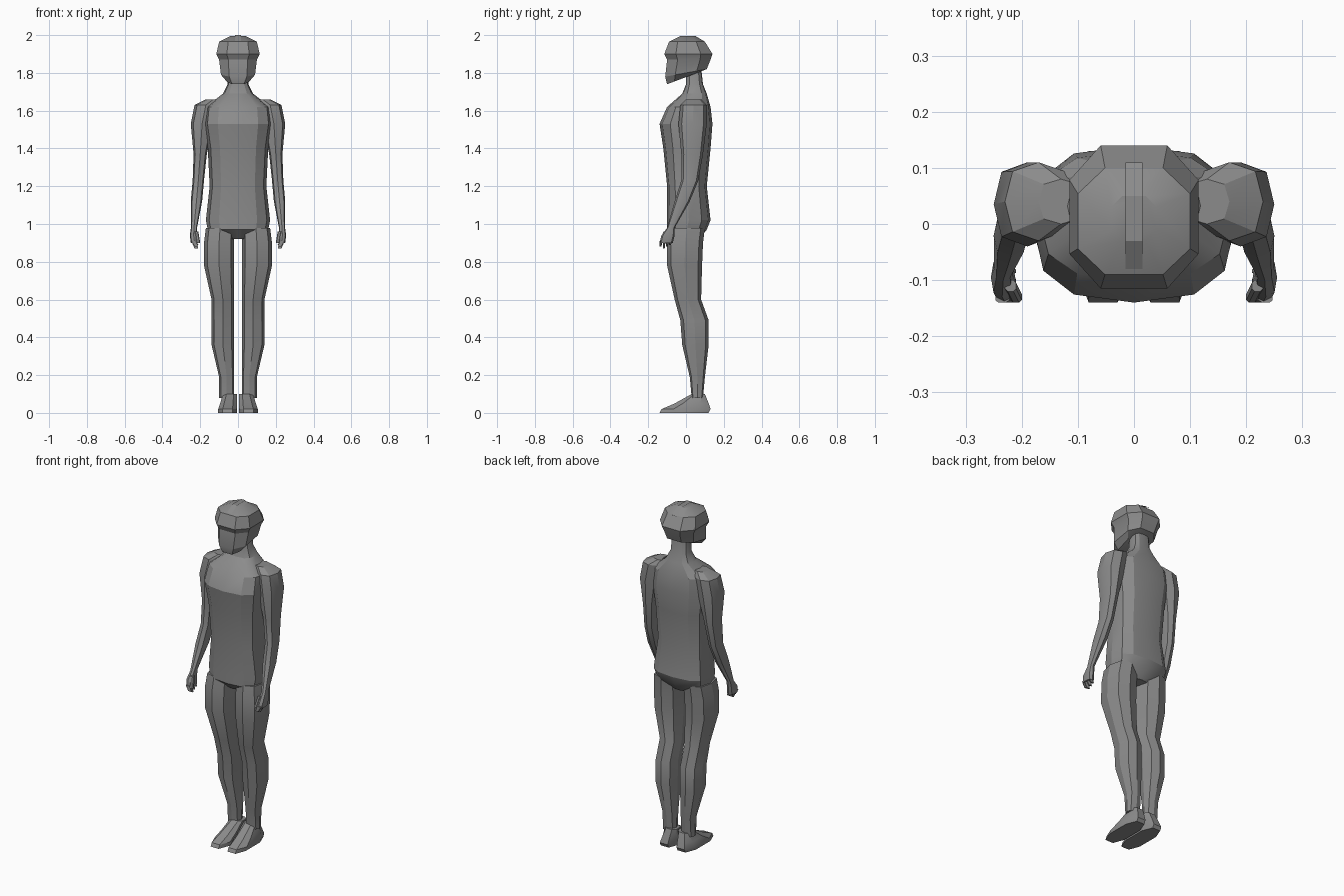
import bpy
import bmesh
from math import radians, cos, sin, pi, copysign

cube = bpy.data.objects.get("Cube")
if cube:
    bpy.data.objects.remove(cube)

shade = (0.26, 0.26, 0.26, 1)
grey = bpy.data.materials.new("mid grey")
grey.use_nodes = True
grey.diffuse_color = shade
grey.node_tree.nodes["Principled BSDF"].inputs["Base Color"].default_value = shade


def cross_section(sides, flat_front=False):
    """Rounded-box outline reaching one unit each way, with a flat or pointed front."""
    def squared(value):
        return copysign(abs(value) ** 0.75, value)

    turn = pi / sides if flat_front else 0
    angles = [turn - pi / 2 + 2 * pi * i / sides for i in range(sides)]
    outline = [(squared(cos(a)), squared(sin(a))) for a in angles]
    reach = max(u for u, v in outline)
    return [(u / reach, v / reach) for u, v in outline]


def finish(name, bm):
    """Turn a bmesh into a named, coloured and shaded object."""
    bmesh.ops.recalc_face_normals(bm, faces=bm.faces)
    mesh = bpy.data.meshes.new(name)
    bm.to_mesh(mesh)
    bm.free()
    mesh.materials.append(grey)
    obj = bpy.data.objects.new(name, mesh)
    bpy.context.collection.objects.link(obj)
    bpy.ops.object.select_all(action='DESELECT')
    obj.select_set(True)
    bpy.context.view_layer.objects.active = obj
    bpy.ops.object.shade_smooth_by_angle(angle=radians(27))


def loft(name, rings, outline, centre=lambda half_width: 0, rise=lambda z: 0):
    """Skin rings of (height, half width, front, back, optional sideways centre)."""
    bm = bmesh.new()
    loops = []
    for z, half_width, front, back, *offset in rings:
        x = offset[0] if offset else centre(half_width)
        loop = []
        for u, v in outline:
            depth = (v + 1) / 2
            place = (x + half_width * u, front + (back - front) * depth, z + rise(z) * depth)
            loop.append(bm.verts.new(place))
        loops.append(loop)
    for lower, upper in zip(loops, loops[1:]):
        for i in range(len(outline)):
            bm.faces.new((lower[i - 1], lower[i], upper[i], upper[i - 1]))
    bm.faces.new(loops[0])
    bm.faces.new(loops[-1])
    finish(name, bm)


pointed = cross_section(8)
boxy = cross_section(8, flat_front=True)

# Torso and neck in one skin
torso = [(.92, .05, -.05, .07), (.97, .16, -.1, .11), (1.02, .17, -.1, .13), (1.2, .15, -.1, .11),
         (1.4, .16, -.12, .13), (1.53, .18, -.14, .14), (1.62, .17, -.1, .13),
         (1.69, .08, -.02, .11), (1.74, .055, 0, .09), (1.83, .05, 0, .08)]
loft("torso", torso, cross_section(12))

# Head covering: the jaw climbs towards the back, the brow overhangs the face
head = [(1.74, .06, -.1, .06), (1.78, .09, -.11, .11), (1.87, .1, -.1, .13),
        (1.9, .115, -.115, .14), (1.965, .1, -.09, .1), (1.995, .04, -.03, .05)]
loft("head", head, boxy, rise=lambda z: max(0, (1.86 - z) / 2))

# Narrow ridge along the crown
bm = bmesh.new()
ridge = [[bm.verts.new((x, y, z)) for x in (-.015, .015)]
         for y, z in ((-.08, 1.97), (-.03, 2), (.05, 2), (.11, 1.965))]
for start, end in zip(ridge, ridge[1:]):
    bm.faces.new((*start, *reversed(end)))
finish("crown_ridge", bm)

leg = [(.98, .075, -.09, .1), (.9, .08, -.1, .09), (.78, .08, -.1, .085), (.6, .06, -.06, .08),
       (.49, .06, -.03, .12), (.36, .06, -.02, .12), (.19, .04, .02, .1), (.08, .04, .03, .09)]
foot = [(0, .05, -.14, .12), (.02, .05, -.13, .13), (.05, .045, -.06, .12), (.1, .037, .03, .1)]

# Shoulder to knuckles, each ring with its own centre
arm = [(1.66, .04, 0, .08, .13), (1.63, .06, -.03, .11, .17), (1.53, .06, -.04, .11, .19),
       (1.37, .035, -.025, .09, .2), (1.23, .03, -.025, .065, .21), (1.12, .03, -.06, .02, .22),
       (.98, .016, -.1, -.06, .233), (.94, .02, -.13, -.06, .235), (.9, .02, -.14, -.07, .23)]

for side, label in ((1, "left"), (-1, "right")):
    loft(label + "_leg", leg, pointed, lambda half: side * (half + .02))
    loft(label + "_foot", foot, boxy, lambda half: side * (half + .005))
    loft(label + "_arm", [(*ring, side * x) for *ring, x in arm], pointed)
    # Four short tapered fingers and a thumb
    for i in range(4):
        y = -.14 + i * .017
        tip = .87 + abs(i - 1) / 100
        finger = [(tip, .01, y, y + .01, side * .22), (.91, .012, y, y + .015, side * .235)]
        loft(f"{label}_finger_{i + 1}", finger, boxy)
    thumb = [(.9, .01, -.14, -.12, side * .21), (.96, .01, -.12, -.1, side * .22)]
    loft(label + "_thumb", thumb, boxy)
